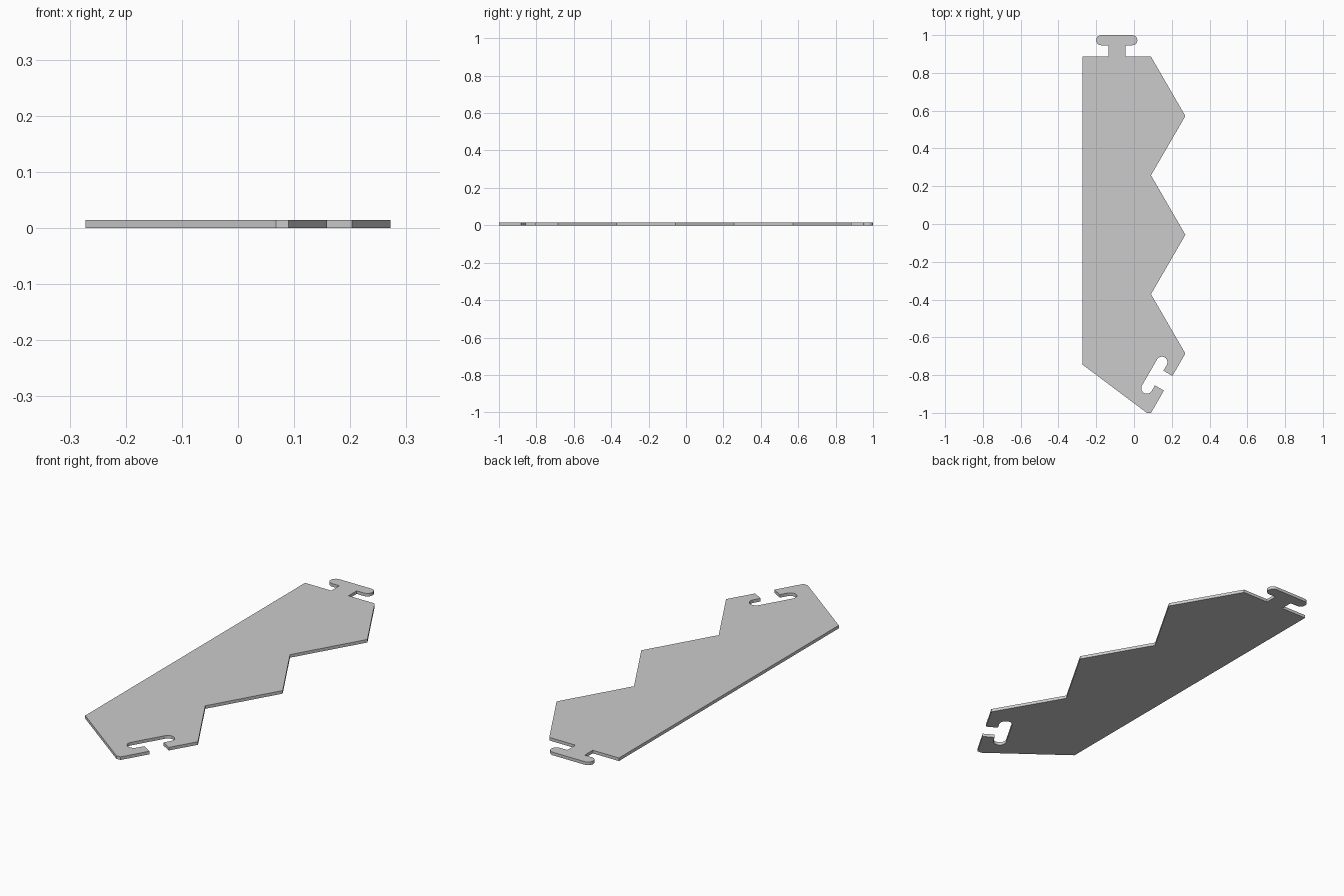
import bpy, bmesh
from math import pi, cos, sin
from mathutils import Vector

if "Cube" in bpy.data.objects:
    bpy.data.objects.remove(bpy.data.objects["Cube"])

THICK = 0.0145
X, TOP, LOW = 0.272, 0.886, 0.09      # half width, top edge, notch x
STEP = (1.0 + TOP) / 6                # height of one zigzag edge


def tee(start, end, bar_start, side, n=10):
    """T-shaped connector on the middle of an edge: side 1 = tab, -1 = slot."""
    start, end = Vector(start), Vector(end)
    u = (end - start).normalized()
    v = Vector((-u.y, u.x)) * side
    neck, half, depth = 0.045, 0.109, 0.114
    r = (depth - bar_start) / 2
    pts = [(-neck, 0), (-neck, bar_start)]
    for sign, a0 in ((-1, -pi / 2), (1, pi / 2)):
        for i in range(n + 1):
            a = a0 - pi * i / n
            pts.append((sign * (half - r) + r * cos(a), bar_start + r + r * sin(a)))
    pts += [(neck, bar_start), (neck, 0)]
    mid = (start + end) / 2
    return [mid + u * p + v * q for p, q in pts]


# Zigzag edge, from the top corner down to the bottom tip
zigzag = [(X if i % 2 else LOW, TOP - i * STEP) for i in range(7)]

# Full outline: top edge with tab, zigzag with slot in its last edge, slanted bottom
outline = [(-X, TOP)]
outline += tee((-X, TOP), zigzag[0], 0.060, 1)
outline += zigzag[:6]
outline += tee(zigzag[5], zigzag[6], 0.055, -1)
outline += [zigzag[6], (0.068, -1.0), (-X, -0.745)]

# Extrude the outline into a flat plate
bm = bmesh.new()
face = bm.faces.new([bm.verts.new((p[0], p[1], 0)) for p in outline])
ext = bmesh.ops.extrude_face_region(bm, geom=[face], use_keep_orig=True)
top = [g for g in ext["geom"] if isinstance(g, bmesh.types.BMVert)]
bmesh.ops.translate(bm, verts=top, vec=(0, 0, THICK))
bmesh.ops.recalc_face_normals(bm, faces=bm.faces)
mesh = bpy.data.meshes.new("interlocking_plate")
bm.to_mesh(mesh)
bm.free()
plate = bpy.data.objects.new("interlocking_plate", mesh)
bpy.context.collection.objects.link(plate)
